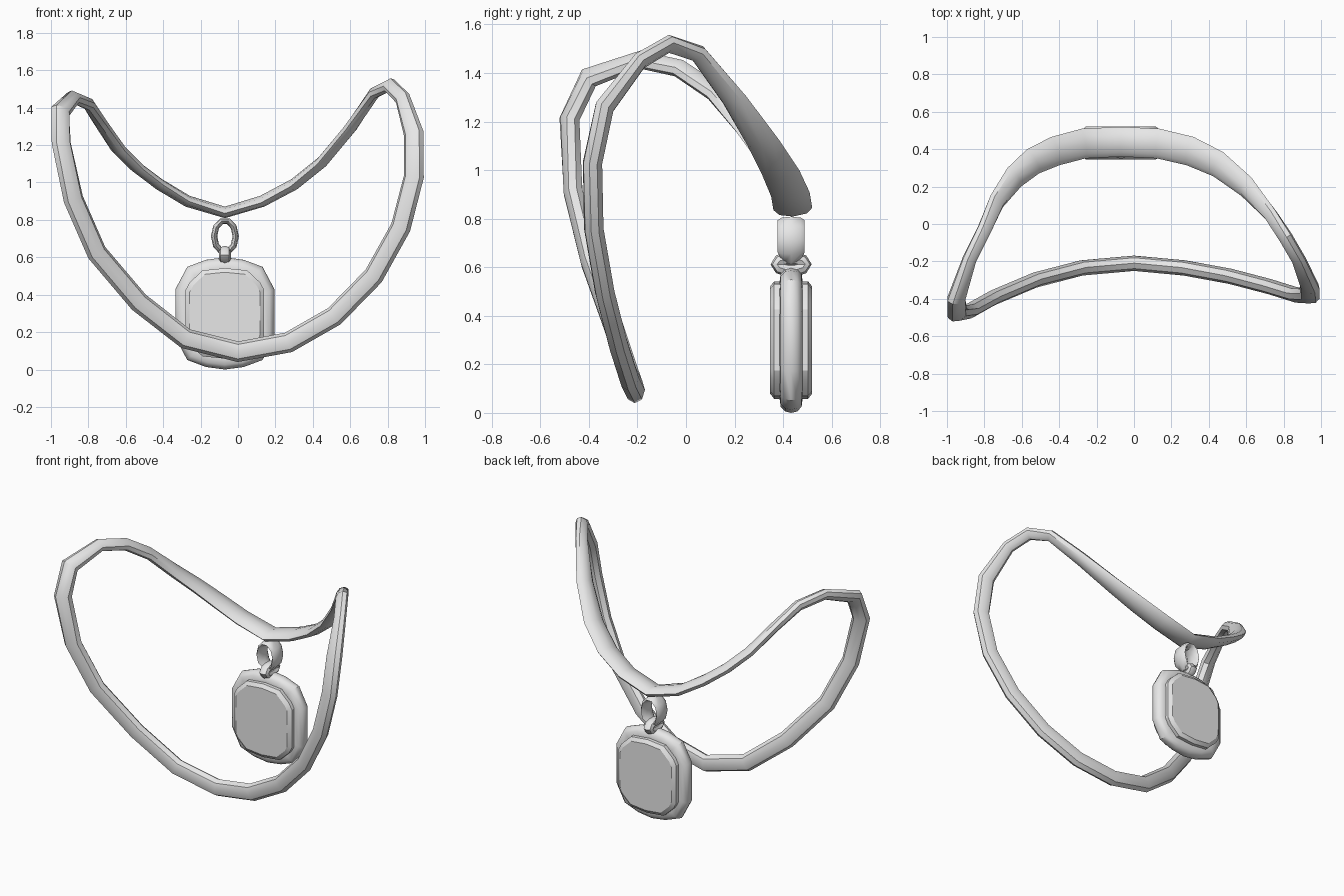
import bpy
import bmesh
import math
from mathutils import Vector

cube = bpy.data.objects.get("Cube")
if cube:
    bpy.data.objects.remove(cube)

GREY = (0.8, 0.8, 0.8, 1)
metal = bpy.data.materials.new("grey_metal")
metal.use_nodes = True
metal.diffuse_color = GREY
metal.node_tree.nodes["Principled BSDF"].inputs["Base Color"].default_value = GREY


def loft(name, rings, loop=False, angle=40):
    """Skin a list of equal rings; join the ends or cap them."""
    bm = bmesh.new()
    rows = [[bm.verts.new(p) for p in ring] for ring in rings]
    n = len(rows[0])
    for k in range(len(rows) if loop else len(rows) - 1):
        a, b = rows[k], rows[(k + 1) % len(rows)]
        for i in range(n):
            j = (i + 1) % n
            bm.faces.new((a[i], a[j], b[j], b[i]))
    if not loop:
        bm.faces.new(rows[0])
        bm.faces.new(rows[-1])
    bmesh.ops.recalc_face_normals(bm, faces=bm.faces)
    mesh = bpy.data.meshes.new(name)
    bm.to_mesh(mesh)
    bm.free()
    mesh.materials.append(metal)
    obj = bpy.data.objects.new(name, mesh)
    bpy.context.collection.objects.link(obj)
    bpy.ops.object.select_all(action='DESELECT')
    obj.select_set(True)
    bpy.context.view_layer.objects.active = obj
    bpy.ops.object.shade_smooth_by_angle(angle=math.radians(angle))
    return obj


def tube(name, path, centre, sizes, sides=8):
    """Closed oval tube; its wide axis points away from the centre."""
    rings = []
    for k, p in enumerate(path):
        nxt, prev = path[(k + 1) % len(path)], path[k - 1]
        t = ((nxt - p).normalized() + (p - prev).normalized()).normalized()
        out = p - centre
        wide = (out - t * out.dot(t)).normalized()
        thin = t.cross(wide)
        w, h = sizes[k]
        angles = [math.tau * i / sides for i in range(sides)]
        rings.append([p + wide * w * math.cos(a) + thin * h * math.sin(a) for a in angles])
    return loft(name, rings, loop=True)


# Neck band: front bottom, up the left side, round the back, down the right side
front_and_left = [
    (0, -.21, .095), (.27, -.235, .145), (.515, -.28, .285), (.725, -.335, .50),
    (.87, -.38, .76), (.94, -.385, 1.03), (.94, -.335, 1.26), (.88, -.19, 1.45),
    (.81, -.07, 1.52), (.73, .05, 1.48), (.60, .20, 1.29), (.45, .32, 1.11),
    (.30, .39, .99), (.13, .43, .90)]
back_and_right = [
    (-.07, .44, .84), (-.27, .43, .90), (-.42, .39, .99), (-.54, .335, 1.08),
    (-.64, .25, 1.18), (-.735, .12, 1.32), (-.80, -.03, 1.42), (-.88, -.19, 1.455),
    (-.95, -.40, 1.38), (-.945, -.48, 1.21), (-.88, -.465, .91), (-.755, -.395, .625),
    (-.53, -.30, .36), (-.28, -.235, .165)]
path = [Vector(p) for p in front_and_left + back_and_right]


def band_size(p):
    if p.y > 0:
        return .035 + .045 * min(1, p.y / .4), .031
    if p.z > 1.4:
        return .042, .033
    return .055, .041


tube("neck_band", path, Vector((0, -.2, .8)), [band_size(p) for p in path])

# Pendant, hanging below the back of the band
PX, PY, PZ = -.07, .433, .30


def outline(quadrant, half_w, half_h, y):
    """Mirror a quarter outline, ending on the vertical axis, into a full ring."""
    right = quadrant + [(x, -z) for x, z in reversed(quadrant)]
    left = [(-x, -z) for x, z in reversed(right[1:-1])]
    full = right + [(x, -z) for x, z in left]
    return [(PX + x * half_w, PY + y, PZ + z * half_h) for x, z in full]


rim_quarter = [(0, 1), (.38, .955), (.76, .83), (1, .43)]
plate_quarter = [(0, 1), (.57, .95), (.9, .68), (1, .52)]
rim_steps = [(-.047, .055), (-.043, .025), (-.025, .006), (0, 0),
             (.025, .006), (.043, .025), (.047, .055)]
loft("pendant_rim", [outline(rim_quarter, .265 - d, .30 - d, y) for y, d in rim_steps])

# Bevelled plates on both faces, each with a raised panel
plate_steps = [(-.087, .022), (-.07, 0), (.07, 0), (.087, .022)]
loft("pendant_plates", [outline(plate_quarter, .21 - d, .242 - d, y)
                        for y, d in plate_steps], angle=25)


# Bail linking the pendant to the band
def oval(centre, a, b, axis, count=10):
    pts = []
    for i in range(count):
        t = math.tau * i / count
        u, v = a * math.cos(t), b * math.sin(t)
        pts.append(centre + (Vector((u, 0, v)) if axis == 'Y' else Vector((0, u, v))))
    return pts


bail_centre = Vector((PX, PY, .712))
bail = oval(bail_centre, .058, .085, 'Y')
tube("bail", bail, bail_centre, [(.017, .056 - .016 * (p.z < .66)) for p in bail])

# Small connecting ring through the bottom of the bail
ring_centre = Vector((PX, PY, .612))
ring = oval(ring_centre, .058, .024, 'X')
tube("connecting_ring", ring, ring_centre, [(.027, .032)] * len(ring), sides=8)
